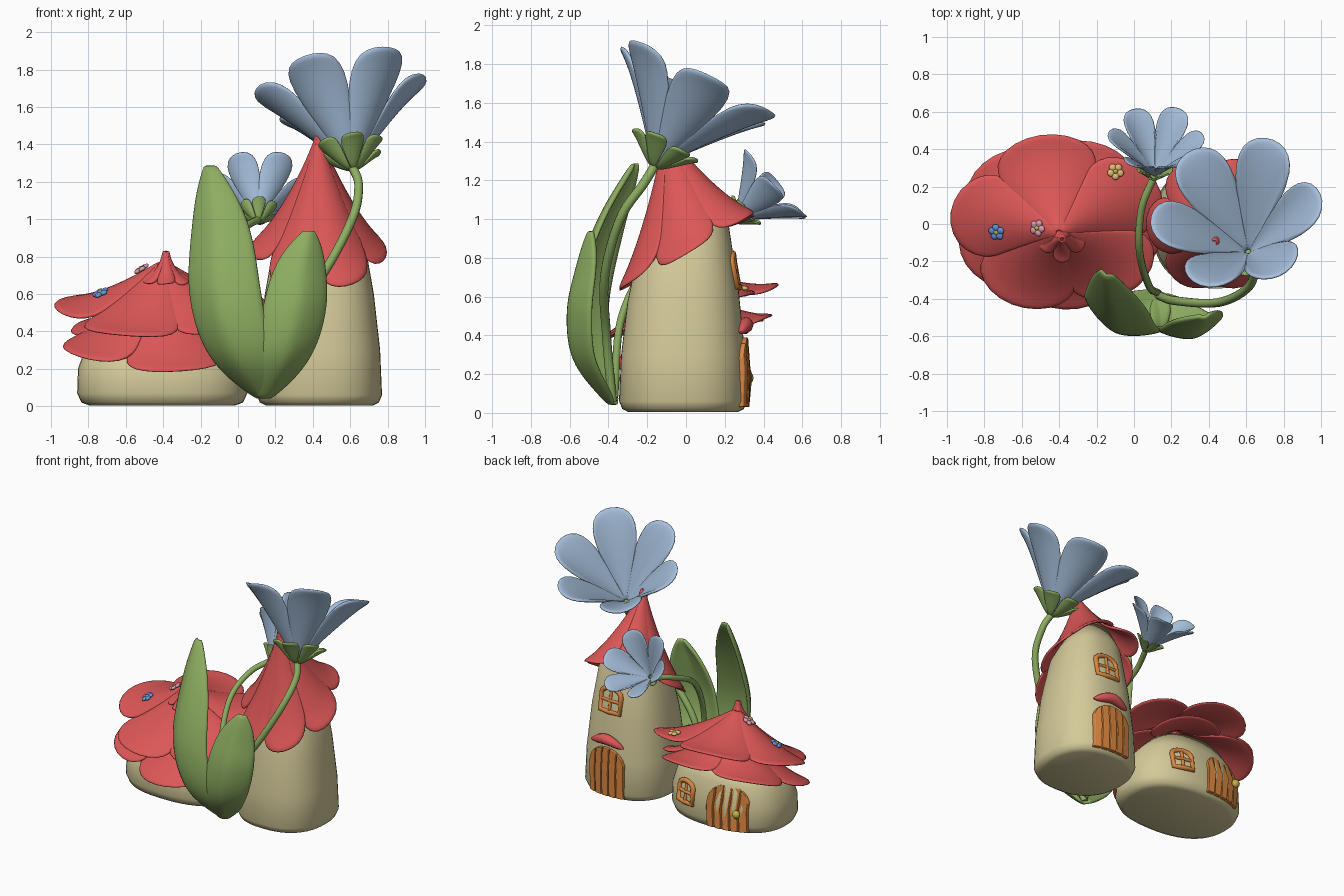
import bpy, bmesh, math
from math import sin, cos, pi, radians
from mathutils import Vector, Matrix

if "Cube" in bpy.data.objects:
    bpy.data.objects.remove(bpy.data.objects["Cube"])


def material(name, rgb):
    m = bpy.data.materials.new(name)
    m.diffuse_color = (*rgb, 1)
    m.use_nodes = True
    m.node_tree.nodes["Principled BSDF"].inputs["Base Color"].default_value = m.diffuse_color
    return m


RED = material("red_petal", (0.72, 0.095, 0.095))
BLUE = material("blue_petal", (0.38, 0.52, 0.71))
GREEN = material("green_leaf", (0.27, 0.42, 0.12))
CREAM = material("cream_wall", (0.66, 0.59, 0.32))
WOOD = material("orange_wood", (0.70, 0.24, 0.05))
BRASS = material("brass", (0.55, 0.45, 0.05))
PINK = material("pink", (0.72, 0.33, 0.42))
SKY = material("sky", (0.13, 0.30, 0.72))
SAND = material("sand", (0.78, 0.50, 0.18))


def mesh_object(name, verts, faces, mat, thick=0, subsurf=0):
    me = bpy.data.meshes.new(name)
    me.from_pydata([tuple(v) for v in verts], [], faces)
    bm = bmesh.new()
    bm.from_mesh(me)
    bmesh.ops.recalc_face_normals(bm, faces=bm.faces)
    bm.to_mesh(me)
    bm.free()
    me.shade_smooth()
    me.materials.append(mat)
    ob = bpy.data.objects.new(name, me)
    bpy.context.collection.objects.link(ob)
    if thick:
        mod = ob.modifiers.new("thickness", 'SOLIDIFY')
        mod.thickness, mod.offset = thick, 0
    if subsurf:
        mod = ob.modifiers.new("smooth", 'SUBSURF')
        mod.levels = mod.render_levels = subsurf
    return ob


def grid_faces(nu, nv, start=0):
    return [(start + i * nv + j, start + i * nv + j + 1, start + (i + 1) * nv + j + 1, start + (i + 1) * nv + j)
            for i in range(nu - 1) for j in range(nv - 1)]


def spline(pts, n):
    """Catmull-Rom samples through a few points."""
    p = [Vector(q) for q in pts]
    p = [2 * p[0] - p[1]] + p + [2 * p[-1] - p[-2]]
    out = []
    for k in range(n):
        x = k / (n - 1) * (len(p) - 3)
        i = min(int(x), len(p) - 4)
        f = x - i
        a, b, c, d = p[i:i + 4]
        out.append(0.5 * (2 * b + (c - a) * f + (2 * a - 5 * b + 4 * c - d) * f * f + (3 * b - a - 3 * c + d) * f ** 3))
    return out


def petals(name, M, n, phase, half, R, z0, z1, mat, pr=1.0, pz=1.4, ry=1.0, rnd=0.3, camber=0.03, thick=0.02, r0=0.012, neck=0.0):
    """Ring of round-ended petals on a flared cone, placed with matrix M."""
    NU, NV = 10, 9
    verts, faces = [], []
    for i in range(n):
        start = len(verts)
        for a in range(NU):
            for b in range(NV):
                t = sin(pi / 2 * (2 * b / (NV - 1) - 1))
                s = a / (NU - 1) * (1 - rnd * (1 - math.sqrt(max(0, 1 - t * t))))
                g = radians(phase + 360 * i / n + t * half * (1 - neck * (a / (NU - 1)) ** 2))
                r = r0 + (R - r0) * s ** pr
                z = z0 + (z1 - z0) * (1 - (1 - s) ** pz) + (camber * (1 - t * t) + 0.012 * (i % 2) + 0.008 * t) * s
                verts.append(M @ Vector((r * cos(g), r * ry * sin(g), z)))
        faces += grid_faces(NU, NV, start)
    return mesh_object(name, verts, faces, mat, thick, 1)


def tube(name, pts, rad, mat, cyclic=False, radii=None):
    cu = bpy.data.curves.new(name, 'CURVE')
    cu.dimensions, cu.bevel_depth, cu.bevel_resolution, cu.use_fill_caps = '3D', rad, 3, True
    sp = cu.splines.new('POLY')
    sp.points.add(len(pts) - 1)
    for i, p in enumerate(pts):
        sp.points[i].co = (*p, 1)
        sp.points[i].radius = radii[i] if radii else 1
    sp.use_cyclic_u = cyclic
    cu.materials.append(mat)
    ob = bpy.data.objects.new(name, cu)
    bpy.context.collection.objects.link(ob)


def ball(name, loc, size, mat, quat=None):
    bm = bmesh.new()
    bmesh.ops.create_uvsphere(bm, u_segments=14, v_segments=8, radius=1)
    Q = quat.to_matrix().to_4x4() if quat else Matrix()
    bm.transform(Matrix.Translation(loc) @ Q @ Matrix.Diagonal((*size, 1)))
    v = [x.co.copy() for x in bm.verts]
    f = [[x.index for x in p.verts] for p in bm.faces]
    bm.free()
    mesh_object(name, v, f, mat)


# House bodies: rounded-square rings, top cut slanting up to the back
E = 2.4
SMALL = dict(c=(-0.405, -0.015), r=(0.455, 0.33), shear=0.3,
             prof=[(0.005, 0.86), (0.02, 0.95), (0.07, 1), (0.2, 0.99), (0.32, 0.9), (0.42, 0.7)])
TALL = dict(c=(0.435, -0.015), r=(0.335, 0.33), shear=0.5,
            prof=[(0.005, 0.86), (0.02, 0.95), (0.06, 1), (0.3, 0.97), (0.6, 0.87), (0.9, 0.71), (1.03, 0.52)])


def wall(h, x, z):
    """Back wall y of a house at x, z."""
    p = h['prof']
    k = p[-1][1]
    for (za, a), (zb, b) in zip(p, p[1:]):
        if za <= z <= zb:
            k = a + (b - a) * (z - za) / (zb - za)
            break
    q = min(1, abs(x - h['c'][0]) / (h['r'][0] * k))
    return h['c'][1] + h['r'][1] * k * (1 - q ** E) ** (1 / E)


def body(name, h):
    N, p, verts = 48, h['prof'], []
    for z, k in p:
        for j in range(N):
            c, s = cos(2 * pi * j / N), sin(2 * pi * j / N)
            x = h['r'][0] * k * math.copysign(abs(c) ** (2 / E), c)
            y = h['r'][1] * k * math.copysign(abs(s) ** (2 / E), s)
            verts.append((x + h['c'][0], y + h['c'][1], z + h['shear'] * y * (z / p[-1][0]) ** 3))
    faces = [(i * N + j, i * N + (j + 1) % N, (i + 1) * N + (j + 1) % N, (i + 1) * N + j)
             for i in range(len(p) - 1) for j in range(N)]
    faces += [tuple(range(N)), tuple(range(len(verts) - N, len(verts)))]
    mesh_object(name, verts, faces, CREAM)


body("small_house_body", SMALL)
body("tall_house_body", TALL)


# Plank doors and barred windows that follow the back walls
def door(name, h, x, half, z0, z1, n=5):
    verts, faces = [], []
    w = 2 * half / n
    for i in range(n):
        xa, xb = x - half + i * w + 0.003, x - half + (i + 1) * w - 0.003
        tops = [(xb + (xa - xb) * k / 3) for k in range(4)]
        arch = [(q, z1 - 0.13 * (1 - math.sqrt(1 - ((q - x) / half) ** 2))) for q in tops]
        rows = [(xa, z0), (xb, z0), (xb, (z0 + z1) / 2)] + arch + [(xa, (z0 + z1) / 2)]
        st, m = len(verts), len(rows)
        for d in (-0.03, 0.025):
            verts += [(a, wall(h, a, b) + d, b) for a, b in rows]
        faces += [tuple(range(st, st + m)), tuple(range(st + m, st + 2 * m))]
        faces += [(st + k, st + (k + 1) % m, st + m + (k + 1) % m, st + m + k) for k in range(m)]
    ob = mesh_object(name, verts, faces, WOOD)
    ob.data.shade_flat()
    mod = ob.modifiers.new("round", 'BEVEL')
    mod.width, mod.segments = 0.006, 2


def window(name, h, x, half, z0, z1):
    def at(a, b):
        return (a, wall(h, a, b) + 0.008, b)
    zs = z1 - half * 0.6
    frame = [at(x - half, z0), at(x, z0), at(x + half, z0)]
    frame += [at(x + half * cos(pi * k / 8), zs + half * 0.6 * sin(pi * k / 8)) for k in range(9)]
    tube(name + "_frame", frame, 0.018, WOOD, True)
    tube(name + "_post", [at(x, z0), at(x, z1)], 0.012, WOOD)
    zm = (z0 + zs) / 2 + 0.02
    tube(name + "_rail", [at(x - half, zm), at(x, zm), at(x + half, zm)], 0.012, WOOD)


door("small_house_door", SMALL, -0.555, 0.155, 0.03, 0.36)
door("tall_house_door", TALL, 0.46, 0.15, 0.03, 0.39)
window("small_house_window", SMALL, -0.2, 0.07, 0.15, 0.3)
window("tall_house_window", TALL, 0.46, 0.085, 0.65, 0.82)
ball("door_knob", (-0.65, wall(SMALL, -0.65, 0.18) + 0.045, 0.18), (0.03, 0.025, 0.03), BRASS)
arc = spline([(0.32, wall(TALL, 0.32, 0.41) + 0.02, 0.415), (0.46, 0.31, 0.455), (0.6, wall(TALL, 0.6, 0.41) + 0.02, 0.415)], 13)
tube("door_awning", arc, 0.038, RED, radii=[0.15 + sin(pi * k / 12) ** 0.7 * 0.85 for k in range(13)])


# Petal roofs: cones sheared so the back rim lifts
def shear(x, y, lift, slide=0.0, top=0.0):
    return Matrix(((1, 0, 0, x), (0, 1, slide, y - slide * top), (0, lift, 1, 0), (0, 0, 0, 1)))


petals("small_roof_lower", shear(-0.4, -0.05, 0.35, -0.15, 0.7), 5, 136, 40, 0.58, 0.68, 0.31, RED, ry=0.82, pz=1.5,
       rnd=0.36, camber=0.04)
petals("small_roof_upper", shear(-0.4, -0.05, 0.31, -0.2, 0.78), 5, 100, 39, 0.60, 0.77, 0.47, RED, ry=0.82, pz=1.5,
       rnd=0.36, camber=0.05)
petals("small_roof_tip", shear(-0.385, -0.08, 0.2), 5, 55, 36, 0.13, 0.83, 0.64, RED, pr=1.6, pz=1.3, rnd=0.4, thick=0.015)
petals("tall_roof", shear(0.43, -0.1, 0.56, -0.17, 1.44), 6, 0, 34, 0.375, 1.43, 0.77, RED, pr=1.12, pz=1.25, ry=1.02,
       rnd=0.36, camber=0.05)
petals("tall_roof_tip", shear(0.43, -0.1, 0.3, -0.15, 1.46), 6, 30, 31, 0.115, 1.46, 1.14, RED, pr=1.2, pz=1.15, rnd=0.35,
       thick=0.015)


# Bell flowers with green cups and stems
def flower(name, base, axis, R, H, n, phase):
    z = Vector(axis).normalized()
    x = (Vector((1, 0, 0)) - z * z.x).normalized()
    M = Matrix.Translation(base) @ Matrix((x, z.cross(x), z)).transposed().to_4x4()
    k = R / 0.47
    petals(name + "_petals", M, n, phase, 33, R, 0, H, BLUE, pr=0.95, pz=1.2, rnd=0.5, camber=-0.07 * k, thick=0.022 * k, neck=0.12)
    petals(name + "_cup", M, 6, phase + 30, 27, 0.19 * k, -0.03, 0.13 * k, GREEN, pr=0.8, pz=1.2, rnd=0.5, camber=-0.04 * k,
           thick=0.018 * k)


flower("large_flower", (0.61, -0.15, 1.295), (-0.13, 0.44, 0.86), 0.475, 0.535, 6, 5)
flower("small_flower", (0.11, 0.27, 1.01), (0.03, 0.74, 0.67), 0.265, 0.295, 6, 0)
tube("large_flower_stem", spline([(0.13, -0.38, 0.06), (0.22, -0.41, 0.4), (0.45, -0.42, 0.7), (0.61, -0.34, 1.0),
                                  (0.645, -0.22, 1.18), (0.61, -0.155, 1.285)], 36), 0.024, GREEN)
tube("small_flower_stem", spline([(0.13, -0.37, 0.08), (0.08, -0.33, 0.5), (0.03, -0.15, 0.82), (0.04, 0.08, 0.95),
                                  (0.11, 0.26, 1.0)], 36), 0.02, GREEN)


# Broad leaves with a folded midrib
def leaf(name, path, width, side):
    NU, NV, verts = 18, 9, []
    side = Vector(side).normalized()
    back = Vector((-side.y, side.x, 0))
    for i, p in enumerate(spline(path, NU)):
        u = i / (NU - 1)
        w = width * max(0.04, sin(pi * u ** 0.9)) ** 0.6
        for j in range(NV):
            t = 2 * j / (NV - 1) - 1
            verts.append(p + side * t * w + back * w * (0.3 * t * t + 0.2 * abs(t) - 0.2))
    mesh_object(name, verts, grid_faces(NU, NV), GREEN, 0.028, 1)


leaf("large_leaf", [(0.14, -0.37, 0.04), (-0.01, -0.52, 0.28), (-0.09, -0.53, 0.6), (-0.11, -0.42, 0.97), (-0.15, -0.26, 1.29)],
     0.21, (1, -0.42, 0))
leaf("small_leaf", [(0.14, -0.38, 0.04), (0.25, -0.54, 0.27), (0.31, -0.57, 0.52), (0.34, -0.53, 0.75), (0.38, -0.49, 0.94)],
     0.175, (1, 0.2, 0))

# Little blossoms resting on the small roof
bpy.context.view_layer.update()
deps = bpy.context.evaluated_depsgraph_get()
for label, x, y, z, mat in (("blue", -0.73, -0.04, 0.64, SKY), ("pink", -0.51, -0.02, 0.75, PINK), ("yellow", -0.1, 0.28, 0.6, SAND)):
    hit, loc, nor, *_ = bpy.context.scene.ray_cast(deps, Vector((x, y, 0.95)), Vector((0, 0, -1)))
    if not hit:
        loc, nor = Vector((x, y, z)), Vector((0, 0, 1))
    q = (nor if nor.z > 0 else -nor).to_track_quat('Z', 'Y')
    for k in range(5):
        off = q @ Vector((0.026 * cos(2 * pi * k / 5), 0.026 * sin(2 * pi * k / 5), 0.014))
        ball(f"{label}_blossom_petal_{k + 1}", loc + off, (0.02, 0.02, 0.012), mat, q)
    ball(label + "_blossom_centre", loc + q @ Vector((0, 0, 0.016)), (0.014, 0.014, 0.014), BRASS, q)
